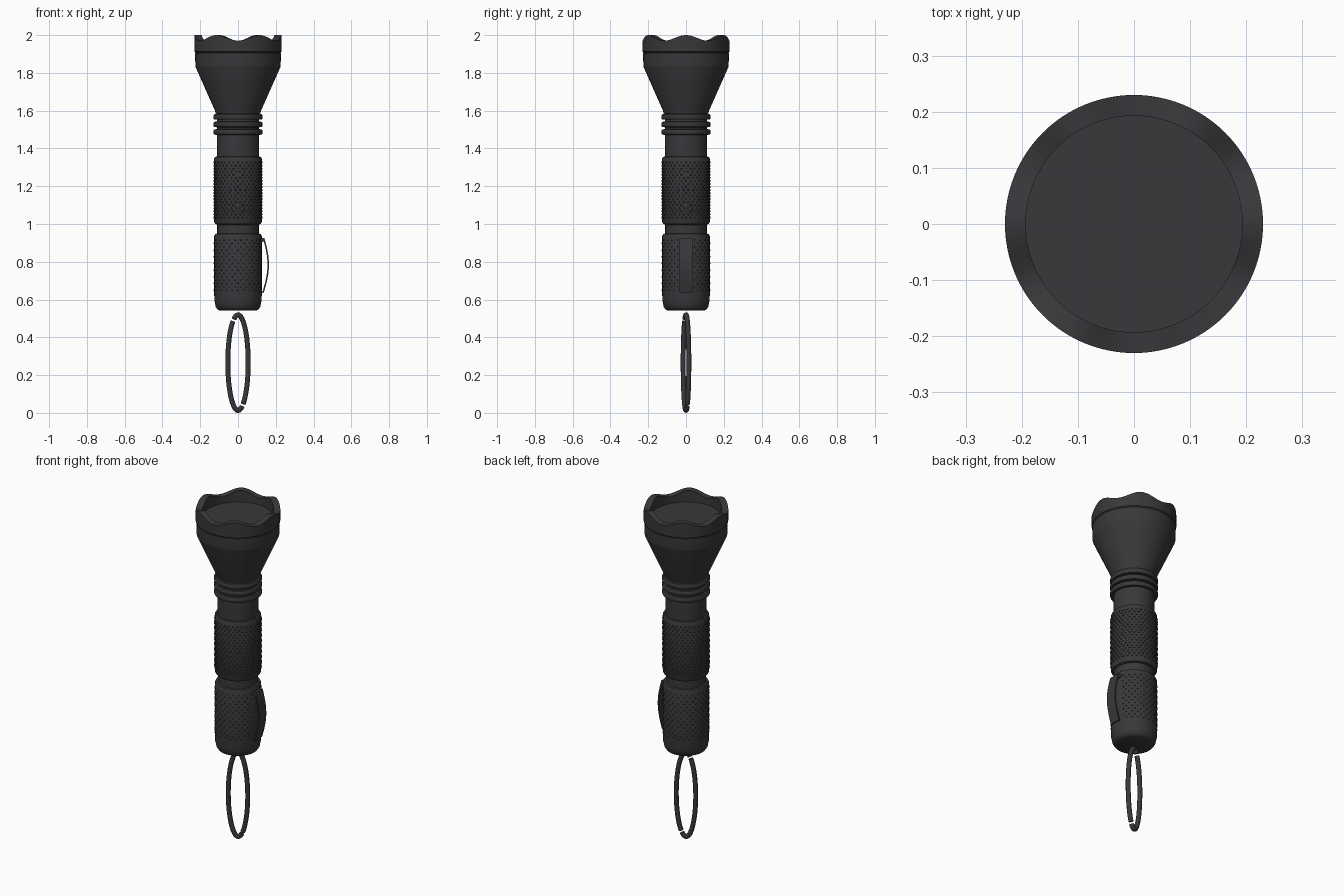
import bpy, bmesh
from math import sin, cos, pi, radians
from mathutils import Matrix, Vector

if "Cube" in bpy.data.objects:
    bpy.data.objects.remove(bpy.data.objects["Cube"])

dark = bpy.data.materials.new("dark_metal")
dark.diffuse_color = (0.04, 0.04, 0.043, 1)
dark.use_nodes = True
dark.node_tree.nodes["Principled BSDF"].inputs["Base Color"].default_value = dark.diffuse_color


def finish(name, bm, smooth=True):
    bmesh.ops.recalc_face_normals(bm, faces=bm.faces)
    me = bpy.data.meshes.new(name)
    bm.to_mesh(me)
    bm.free()
    ob = bpy.data.objects.new(name, me)
    bpy.context.collection.objects.link(ob)
    me.materials.append(dark)
    if smooth:
        bpy.ops.object.select_all(action='DESELECT')
        ob.select_set(True)
        bpy.context.view_layer.objects.active = ob
        bpy.ops.object.shade_smooth_by_angle(angle=radians(35))
    return ob


def lathe(name, profile, seg=64, wave=None, closed=False):
    """Revolve (radius, z) points; wave(angle, z) may shift z."""
    bm = bmesh.new()
    rings = []
    for r, z in profile:
        ring = []
        for i in range(seg):
            a = 2 * pi * i / seg
            ring.append(bm.verts.new((r * cos(a), r * sin(a), z + (wave(a, z) if wave else 0))))
        rings.append(ring)
    pairs = list(zip(rings, rings[1:]))
    if closed:
        pairs.append((rings[-1], rings[0]))
    for lo, hi in pairs:
        for i in range(seg):
            j = (i + 1) % seg
            bm.faces.new((lo[i], lo[j], hi[j], hi[i]))
    if not closed:
        bm.faces.new(rings[0])
        bm.faces.new(rings[-1])
    return finish(name, bm)


def knurl(name, radius, z0, z1, rows, cols, w, h, skip=None):
    """Staggered raised diamonds wrapped round a cylinder."""
    bm = bmesh.new()
    for k in range(rows):
        z = z0 + (z1 - z0) * k / (rows - 1)
        for i in range(cols):
            a = 2 * pi * (i + 0.5 * (k % 2)) / cols
            if skip and skip(a):
                continue
            m = (Matrix.Rotation(a, 4, 'Z') @ Matrix.Translation((radius, 0, z))
                 @ Matrix.Rotation(pi / 2, 4, 'Y'))
            m = m @ Matrix.Diagonal((h / w, 1, 1, 1))
            bmesh.ops.create_cone(bm, cap_ends=True, segments=4, radius1=w,
                                  radius2=w * 0.5, depth=0.010, matrix=m)
    return finish(name, bm, smooth=False)


def sweep(name, path, section):
    """Sweep a section function(i) -> list of points along a path, capping the ends."""
    bm = bmesh.new()
    rings = [[bm.verts.new(p) for p in section(i)] for i in range(len(path))]
    n = len(rings[0])
    for a, b in zip(rings, rings[1:]):
        for i in range(n):
            j = (i + 1) % n
            bm.faces.new((a[i], a[j], b[j], b[i]))
    bm.faces.new(rings[0])
    bm.faces.new(rings[-1])
    return finish(name, bm)


# Scalloped bezel: six waves around the open rim
lathe("bezel", [(0.222, 1.905), (0.23, 1.912), (0.23, 1.985), (0.224, 1.985),
                (0.193, 1.985), (0.193, 1.905)], 96,
      lambda a, z: 0.015 * cos(6 * a) if z > 1.95 else 0, closed=True)

# Lens set below the rim
lathe("lens", [(0.193, 1.91), (0.193, 1.93)], 96)

# Conical head
lathe("head", [(0.118, 1.585), (0.122, 1.6), (0.225, 1.832), (0.226, 1.838),
               (0.227, 1.905), (0.2, 1.91)], 96)

# Neck with three rounded cooling fins
neck = [(0.112, 1.34), (0.112, 1.46)]
for zc in (1.487, 1.527, 1.567):
    neck += [(0.112, zc - 0.015), (0.126, zc - 0.014), (0.13, zc - 0.008),
             (0.13, zc + 0.008), (0.126, zc + 0.014), (0.112, zc + 0.015)]
lathe("finned_neck", neck + [(0.116, 1.595)])

# Grip body and narrow waist
lathe("grip", [(0.108, 0.995), (0.12, 1.0), (0.126, 1.01), (0.126, 1.345),
               (0.121, 1.355), (0.110, 1.357)])
lathe("waist", [(0.11, 0.94), (0.11, 1.0)])
knurl("grip_knurling", 0.1245, 1.035, 1.325, 19, 32, 0.0095, 0.009)

# Tail section with rounded end
lathe("tail", [(0.095, 0.541), (0.108, 0.547), (0.118, 0.562), (0.124, 0.59),
               (0.125, 0.615), (0.126, 0.622), (0.126, 0.935), (0.121, 0.947), (0.108, 0.95)])
knurl("tail_knurling", 0.1235, 0.65, 0.915, 16, 24, 0.0095, 0.008,
      lambda a: abs((a + pi) % (2 * pi) - pi) < 0.3)

# Bowed spring clip on the right side
N = 24
clip_path = []
for i in range(N + 1):
    t = i / N
    clip_path.append(Vector((0.132 + 0.004 * (1 - t) + 0.026 * sin(pi * t), 0, 0.925 - 0.29 * t)))


def clip_section(i):
    p = clip_path[i]
    return [(p.x + dx, y, p.z) for dx, y in ((-0.004, -0.034), (0.004, -0.034),
                                             (0.004, 0.034), (-0.004, 0.034))]


sweep("belt_clip", clip_path, clip_section)

# Clip mount
bm = bmesh.new()
bmesh.ops.create_cube(bm, size=1, matrix=Matrix.Translation((0.127, 0, 0.915))
                      @ Matrix.Diagonal((0.016, 0.068, 0.02, 1)))
finish("clip_mount", bm)


# Long oval lanyard ring made of two slightly tilted halves
def ring_half(name, start, end):
    steps = 48
    tube = 0.0135

    def point(t):
        return Vector((0.054 * cos(t), 0.015 * cos(t), 0.266 + 0.2525 * sin(t)))
    angles = [start + (end - start) * i / steps for i in range(steps + 1)]

    def section(i):
        t = angles[i]
        tangent = (point(t + 0.01) - point(t - 0.01)).normalized()
        flat = Vector((-0.268, 0.963, 0))
        side = tangent.cross(flat).normalized()
        return [point(t) + tube * (cos(k * pi / 6) * flat + sin(k * pi / 6) * side)
                for k in range(12)]
    sweep(name, angles, section)


ring_half("ring_right", radians(-60), radians(114))
ring_half("ring_left", radians(120), radians(294))
